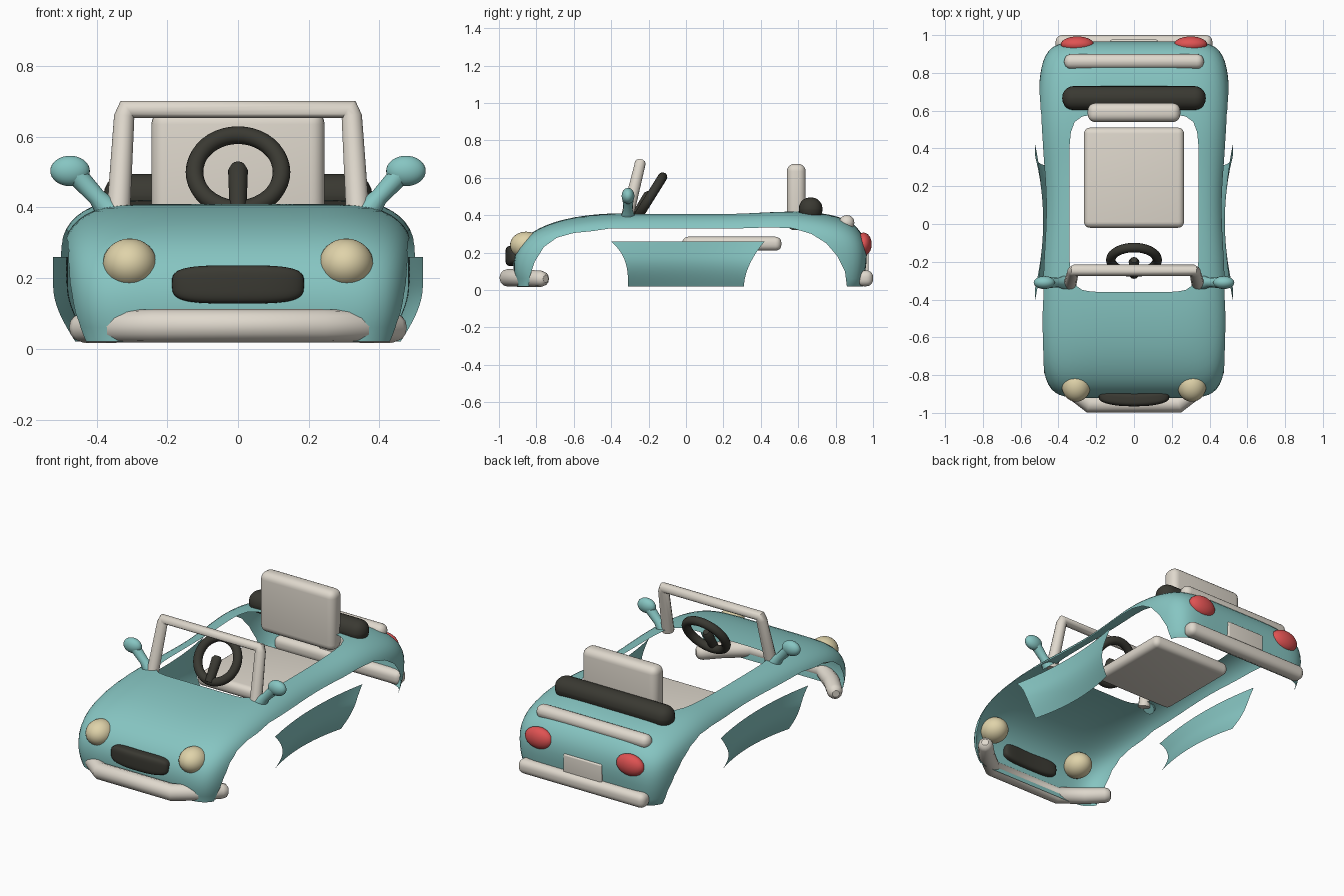
import bpy, bmesh, math
from mathutils import Vector

if "Cube" in bpy.data.objects:
    bpy.data.objects.remove(bpy.data.objects["Cube"])


def material(name, rgb):
    m = bpy.data.materials.new(name)
    m.use_nodes = True
    m.diffuse_color = (*rgb, 1)
    node = next(n for n in m.node_tree.nodes if n.type == 'BSDF_PRINCIPLED')
    node.inputs["Base Color"].default_value = (*rgb, 1)
    return m


teal = material("teal paint", (0.24, 0.56, 0.54))
cream = material("cream trim", (0.74, 0.69, 0.61))
dark = material("dark rubber", (0.042, 0.041, 0.032))
glass = material("pale yellow lamp", (0.74, 0.65, 0.40))
red = material("red lamp", (0.74, 0.085, 0.085))


def activate(ob):
    bpy.ops.object.select_all(action='DESELECT')
    ob.select_set(True)
    bpy.context.view_layer.objects.active = ob


def smooth(ob, degrees=50):
    activate(ob)
    bpy.ops.object.shade_smooth_by_angle(angle=math.radians(degrees))
    return ob


def make(name, bm, *mats):
    bmesh.ops.recalc_face_normals(bm, faces=bm.faces)
    me = bpy.data.meshes.new(name)
    bm.to_mesh(me)
    bm.free()
    for m in mats:
        me.materials.append(m)
    ob = bpy.data.objects.new(name, me)
    bpy.context.collection.objects.link(ob)
    return ob


def apply(ob, kind, **settings):
    activate(ob)
    mod = ob.modifiers.new(kind, kind)
    for key, value in settings.items():
        setattr(mod, key, value)
    bpy.ops.object.modifier_apply(modifier=mod.name)


def rounded_box(name, low, high, radius, mat):
    low, high = Vector(low), Vector(high)
    bm = bmesh.new()
    bmesh.ops.create_cube(bm, size=1)
    for v in bm.verts:
        v.co = (low + high) / 2 + v.co * (high - low)
    ob = make(name, bm, mat)
    apply(ob, 'BEVEL', width=radius, segments=5)
    return smooth(ob)


def ellipsoid(name, centre, radii, mat):
    bm = bmesh.new()
    bmesh.ops.create_uvsphere(bm, u_segments=28, v_segments=16, radius=1)
    for v in bm.verts:
        v.co = Vector(centre) + v.co * Vector(radii)
    return smooth(make(name, bm, mat))


def tube(name, points, mat):
    """Round tube through (x, y, z, radius) points."""
    cu = bpy.data.curves.new(name, 'CURVE')
    cu.dimensions = '3D'
    cu.bevel_depth = 1
    cu.bevel_resolution = 4
    cu.use_fill_caps = True
    sp = cu.splines.new('POLY')
    sp.points.add(len(points) - 1)
    for p, (x, y, z, r) in zip(sp.points, points):
        p.co = (x, y, z, 1)
        p.radius = r
    ob = bpy.data.objects.new(name, cu)
    bpy.context.collection.objects.link(ob)
    cu.materials.append(mat)
    activate(ob)
    bpy.ops.object.convert(target='MESH')
    return smooth(bpy.context.object)


def outline(width, front, back, power, count):
    """Squared oval in plan."""
    mid, half = (front + back) / 2, (back - front) / 2
    for i in range(count):
        a = 2 * math.pi * i / count
        c, s = math.cos(a), math.sin(a)
        r = (abs(c) ** power + abs(s) ** power) ** (-1 / power)
        yield width * r * c, mid + half * r * s


def prism(name, lower, upper):
    """Closed cutter between two matching loops, tagged with slot 1."""
    bm = bmesh.new()
    a = [bm.verts.new(p) for p in lower]
    b = [bm.verts.new(p) for p in upper]
    bm.faces.new(a)
    bm.faces.new(b)
    for i in range(len(a)):
        bm.faces.new((a[i - 1], a[i], b[i], b[i - 1]))
    for f in bm.faces:
        f.material_index = 1
    ob = make(name, bm, teal, dark)
    ob.hide_render = True
    return ob


# Body: stacked plan outlines (height, half width, front, back, squareness)
levels = [(-0.06, 0.445, -0.88, 0.93, 10), (0.02, 0.472, -0.905, 0.945, 10),
          (0.10, 0.492, -0.925, 0.96, 10), (0.19, 0.503, -0.92, 0.97, 9),
          (0.26, 0.506, -0.88, 0.96, 8), (0.31, 0.498, -0.825, 0.935, 7),
          (0.35, 0.478, -0.745, 0.90, 6), (0.38, 0.445, -0.65, 0.85, 5),
          (0.40, 0.40, -0.53, 0.77, 5), (0.41, 0.34, -0.42, 0.67, 4.5),
          (0.412, 0.2, -0.25, 0.5, 4)]
bm = bmesh.new()
rings = []
for z, w, front, back, power in levels:
    ring = []
    for x, y in outline(w, front, back, power, 96):
        x *= (1 - 0.05 * math.exp(-(y - 0.1) ** 2 / 0.1)) * (1 + 0.015 * y)
        lift = 1 + 0.03 * math.exp(-(y - 0.55) ** 2 / 0.04)
        ring.append(bm.verts.new((x, y, z * lift)))
    rings.append(ring)
for a, b in zip(rings, rings[1:]):
    for i in range(len(a)):
        bm.faces.new((a[i - 1], a[i], b[i], b[i - 1]))
bm.faces.new(rings[0])
bm.faces.new(rings[-1])
body = make("body_shell", bm, teal, dark)
apply(body, 'SUBSURF', levels=1)

# Cut the cockpit, wheel arches, side gap and floor, leaving an open skin
plan = list(outline(0.342, -0.36, 0.58, 8, 64))
cockpit = prism("cockpit_cutter", [(x, y, -1) for x, y in plan], [(x, y, 1) for x, y in plan])
side = [(-2, -1), (2, -1), (2, 0.02), (0.86, 0.02), (0.85, 0.10), (0.81, 0.18),
        (0.75, 0.25), (0.67, 0.30), (0.57, 0.33), (0.45, 0.335), (0.3, 0.33),
        (-0.4, 0.33), (-0.5, 0.315), (-0.6, 0.305), (-0.69, 0.28), (-0.76, 0.23),
        (-0.81, 0.15), (-0.835, 0.07), (-0.84, 0.02), (-2, 0.02)]
arches = prism("arch_cutter", [(-1, y, z) for y, z in side], [(1, y, z) for y, z in side])
for cutter in (cockpit, arches):
    apply(body, 'BOOLEAN', operation='DIFFERENCE', solver='EXACT', object=cutter)
    bpy.data.objects.remove(cutter)
bm = bmesh.new()
bm.from_mesh(body.data)
bmesh.ops.delete(bm, geom=[f for f in bm.faces if f.material_index == 1], context='FACES')
bm.to_mesh(body.data)
bm.free()
body.data.materials.pop(index=1)
smooth(body)

# Door skins: thin sheets flaring out at both ends
for s, label in ((1, "left"), (-1, "right")):
    bm = bmesh.new()
    grid = []
    for j in range(13):
        t = j / 12
        z = 0.02 + 0.24 * t
        front, back = -0.31 - 0.09 * t ** 3, 0.31 + 0.11 * t ** 1.8
        edge = 0.46 + 0.063 * math.sin(min(1, t * 1.5) * math.pi / 2)
        row = []
        for i in range(25):
            u = i / 12 - 1
            y = front + (back - front) * i / 24
            row.append(bm.verts.new((s * (edge - 0.042 * (1 - u * u)), y, z)))
        grid.append(row)
    for a, b in zip(grid, grid[1:]):
        for i in range(24):
            bm.faces.new((a[i], a[i + 1], b[i + 1], b[i]))
    door = smooth(make(label + "_door", bm, teal))
    if sum(p.normal.x for p in door.data.polygons) * s < 0:
        door.data.flip_normals()

    # Lamps and mirror on this side
    ellipsoid(label + "_headlight", (s * 0.306, -0.855, 0.24), (0.077, 0.086, 0.072), glass)
    ellipsoid(label + "_tail_light", (s * 0.3, 0.95, 0.245), (0.088, 0.043, 0.062), red)
    ellipsoid(label + "_mirror", (s * 0.475, -0.31, 0.503), (0.056, 0.034, 0.043), teal)
    tube(label + "_mirror_stalk", [(s * 0.365, -0.31, 0.39, 0.038), (s * 0.40, -0.31, 0.43, 0.025),
                                   (s * 0.46, -0.31, 0.495, 0.03)], teal)

# Bumpers, grille, number plate and trunk bar
half = [(0.46, -0.75, 0.06, 0.02), (0.452, -0.758, 0.06, 0.036), (0.437, -0.773, 0.06, 0.043),
        (0.36, -0.855, 0.063, 0.046), (0.235, -0.953, 0.065, 0.047)]
tube("front_bumper", half + [(-x, y, z, r) for x, y, z, r in reversed(half)], cream)
rounded_box("rear_bumper", (-0.415, 0.915, 0.02), (0.415, 1.0, 0.105), 0.035, cream)
rounded_box("number_plate", (-0.125, 0.94, 0.09), (0.125, 0.976, 0.205), 0.008, cream)
rounded_box("trunk_bar", (-0.37, 0.82, 0.32), (0.37, 0.9, 0.4), 0.038, cream)
bm = bmesh.new()
bmesh.ops.create_uvsphere(bm, u_segments=40, v_segments=24, radius=1)
for v in bm.verts:
    x, y, z = (math.copysign(abs(c) ** 0.55, c) for c in v.co)
    v.co = (0.187 * x, -0.93 + 0.036 * y + 0.018 * x * x, 0.182 + 0.054 * z)
smooth(make("grille", bm, dark))

# Folded roof and seat
rounded_box("folded_roof", (-0.38, 0.603, 0.37), (0.38, 0.73, 0.495), 0.06, dark)
rounded_box("seat_back", (-0.245, 0.54, 0.32), (0.245, 0.64, 0.675), 0.04, cream)
rounded_box("seat_cushion", (-0.265, -0.02, 0.21), (0.265, 0.51, 0.285), 0.032, cream)

# Windscreen frame
half = [(0.338, -0.315, 0.39, 0.034), (0.322, -0.25, 0.655, 0.03), (0.315, -0.245, 0.677, 0.03)]
tube("windscreen_frame", half + [(-x, y, z, r) for x, y, z, r in reversed(half)], cream)

# Steering wheel, hub and column
bpy.ops.mesh.primitive_torus_add(major_radius=0.123, minor_radius=0.025, major_segments=40,
                                 minor_segments=12, location=(0, -0.19, 0.5),
                                 rotation=(math.radians(58), 0, 0))
wheel = bpy.context.object
wheel.name = "steering_wheel"
wheel.data.materials.append(dark)
smooth(wheel)
tube("steering_column", [(0, -0.19, 0.52, 0.018), (0, -0.2, 0.505, 0.028), (0, -0.235, 0.45, 0.026),
                         (0, -0.27, 0.395, 0.024)], dark)
